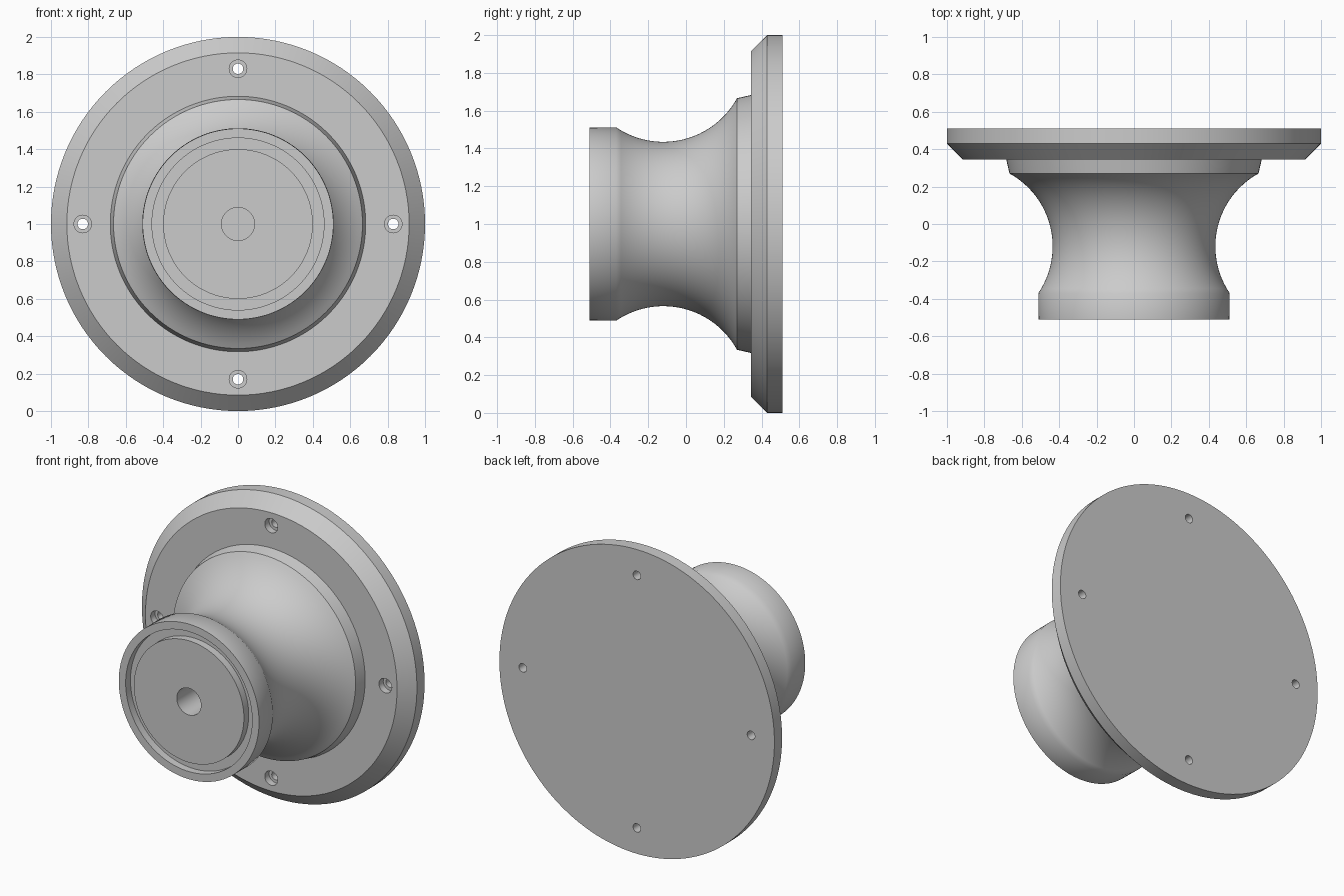
import bpy, bmesh, math
from mathutils import Matrix, Vector

if "Cube" in bpy.data.objects:
    bpy.data.objects.remove(bpy.data.objects["Cube"], do_unlink=True)

CENTRE = Vector((0, 0, 1))

grey = bpy.data.materials.new("satin_grey")
grey.use_nodes = True
colour = (0.6, 0.6, 0.6, 1)
grey.diffuse_color = colour
grey.node_tree.nodes["Principled BSDF"].inputs["Base Color"].default_value = colour


def lathe(name, profile, steps, centre):
    """Turn (radius, y) points about the y axis into a closed solid."""
    bm = bmesh.new()
    verts = [bm.verts.new((r, y, 0)) for r, y in profile]
    edges = [bm.edges.new(pair) for pair in zip(verts, verts[1:])]
    bmesh.ops.spin(bm, geom=verts + edges, cent=(0, 0, 0), axis=(0, 1, 0),
                   angle=math.tau, steps=steps, use_merge=True)
    bmesh.ops.remove_doubles(bm, verts=bm.verts, dist=0.0001)
    # merge the flat end fans into single discs
    bmesh.ops.dissolve_verts(bm, verts=[v for v in bm.verts if math.hypot(v.co.x, v.co.z) < 0.001])
    bmesh.ops.recalc_face_normals(bm, faces=bm.faces)
    bmesh.ops.transform(bm, matrix=Matrix.Translation(centre), verts=bm.verts)
    mesh = bpy.data.meshes.new(name)
    bm.to_mesh(mesh)
    bm.free()
    obj = bpy.data.objects.new(name, mesh)
    bpy.context.collection.objects.link(obj)
    mesh.materials.append(grey)
    return obj


# Concave waist between the knob rim and the collar
waist_y, waist_r, curve_r = -0.12, 0.435, 0.445
start, end = math.asin(-0.25 / curve_r), math.asin(0.39 / curve_r)
waist = []
for i in range(25):
    a = start + (end - start) * i / 24
    waist.append((waist_r + curve_r * (1 - math.cos(a)), waist_y + curve_r * math.sin(a)))

# Blind centre bore, face disc, ring groove and rim, then waist, collar, flange
front = [(0, -0.05), (0.088, -0.05), (0.088, -0.51), (0.40, -0.51),
         (0.40, -0.46), (0.46, -0.46), (0.46, -0.51), (0.51, -0.51)]
back = [(0.683, 0.345), (0.915, 0.345), (1.0, 0.43), (1.0, 0.51), (0, 0.51)]
knob = lathe("flanged_knob", front + waist + back, 128, CENTRE)

# Four counterbored screw holes through the flange
screw_hole = [(0, 0.3), (0.047, 0.3), (0.047, 0.39), (0.028, 0.39), (0.028, 0.6), (0, 0.6)]
bpy.context.view_layer.objects.active = knob
for i in range(4):
    a = i * math.pi / 2
    offset = Vector((math.cos(a), 0, math.sin(a))) * 0.83
    cutter = lathe("screw_hole_cutter", screw_hole, 32, CENTRE + offset)
    cutter.hide_render = True
    cut = knob.modifiers.new("screw_hole", "BOOLEAN")
    cut.operation = "DIFFERENCE"
    cut.solver = "EXACT"
    cut.object = cutter
    bpy.ops.object.modifier_apply(modifier=cut.name)
    bpy.data.objects.remove(cutter, do_unlink=True)

# Smooth turned surfaces with crisp rims
bpy.ops.object.select_all(action="DESELECT")
knob.select_set(True)
bpy.ops.object.shade_smooth_by_angle(angle=math.radians(38))
